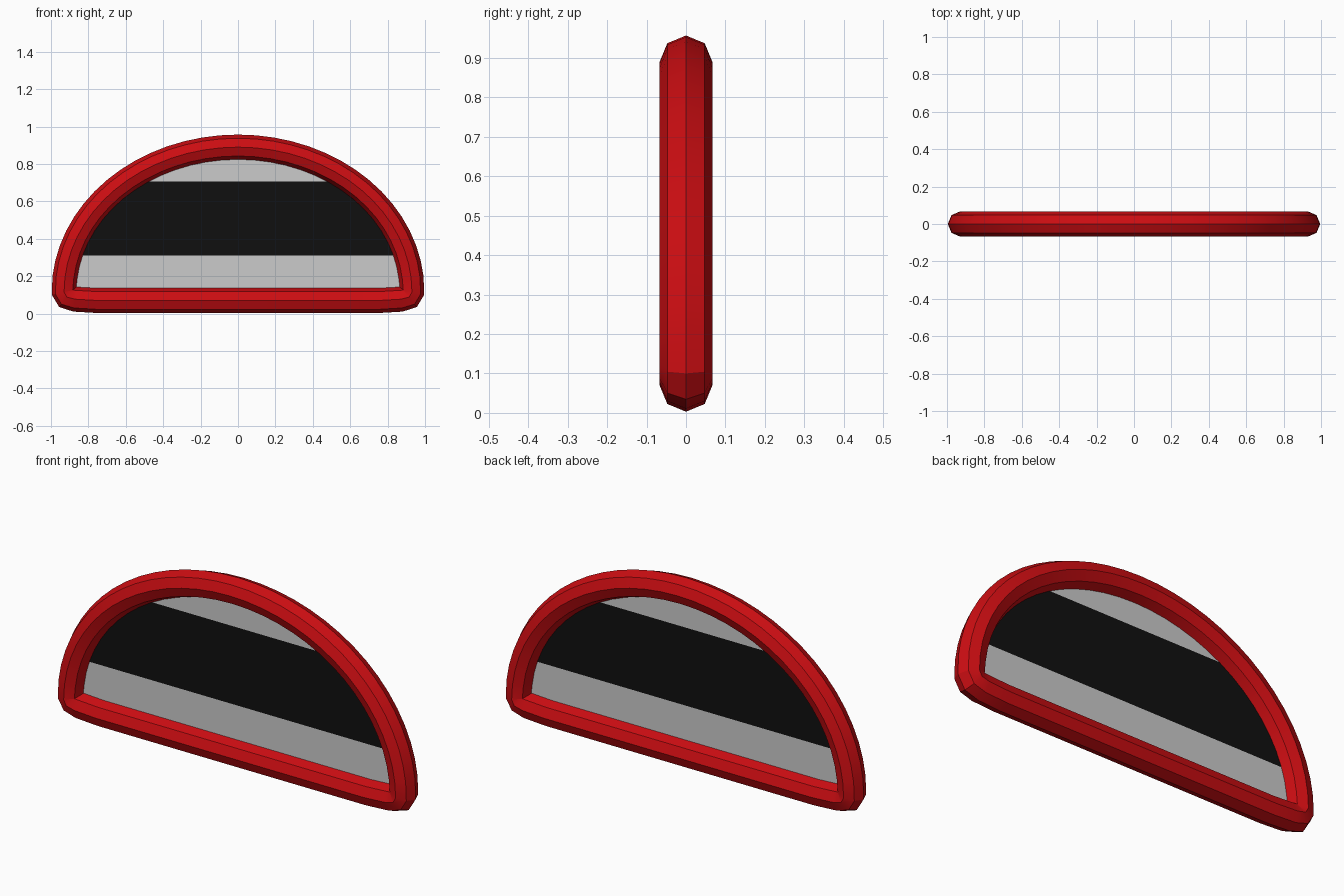
import bpy, bmesh, math
from mathutils import Vector

if "Cube" in bpy.data.objects:
    bpy.data.objects.remove(bpy.data.objects["Cube"])

TUBE_R = 0.067
SIDES = 8
ARC_STEPS = 32


def material(name, colour):
    mat = bpy.data.materials.new(name)
    mat.diffuse_color = (*colour, 1)
    mat.use_nodes = True
    mat.node_tree.nodes["Principled BSDF"].inputs["Base Color"].default_value = mat.diffuse_color
    return mat


def add_object(name, bm, mat=None):
    bmesh.ops.recalc_face_normals(bm, faces=bm.faces)
    mesh = bpy.data.meshes.new(name)
    bm.to_mesh(mesh)
    bm.free()
    obj = bpy.data.objects.new(name, mesh)
    bpy.context.collection.objects.link(obj)
    if mat:
        mesh.materials.append(mat)
    return obj


# Centre line of the frame: half ellipse closed by a softened straight base
path = []
for i in range(ARC_STEPS + 1):
    a = math.pi * i / ARC_STEPS
    path.append(Vector((0.93 * math.cos(a), 0, 0.115 + 0.775 * math.sin(a))))
corner = [(0.915, 0.088), (0.87, 0.077), (0.75, 0.07)]
path += [Vector((-x, 0, z)) for x, z in corner]
path += [Vector((x, 0, z)) for x, z in reversed(corner)]

# Frame: octagonal tube swept round the centre line
bm = bmesh.new()
rings = []
n = len(path)
for i, p in enumerate(path):
    d = (p - path[i - 1]).normalized() + (path[(i + 1) % n] - p).normalized()
    d.normalize()
    out = Vector((d.z, 0, -d.x))
    ring = []
    for k in range(SIDES):
        a = 2 * math.pi * k / SIDES
        ring.append(bm.verts.new(p + TUBE_R * (math.cos(a) * out + math.sin(a) * Vector((0, 1, 0)))))
    rings.append(ring)
for i in range(n):
    r, s = rings[i], rings[(i + 1) % n]
    for k in range(SIDES):
        m = (k + 1) % SIDES
        bm.faces.new((r[k], r[m], s[m], s[k]))
frame = add_object("frame", bm, material("red", (0.6, 0.004, 0.006)))
bpy.context.view_layer.objects.active = frame
frame.select_set(True)
bpy.ops.object.shade_smooth_by_angle(angle=math.radians(30))


# Panel strips: the frame outline sliced between two heights
def strip(name, low, high, mat=None):
    bm = bmesh.new()
    bm.faces.new([bm.verts.new(p) for p in path])
    for z, up in ((low, -1), (high, 1)):
        bmesh.ops.bisect_plane(bm, geom=bm.verts[:] + bm.edges[:] + bm.faces[:],
                               plane_co=(0, 0, z), plane_no=(0, 0, up), clear_outer=True)
    obj = add_object(name, bm, mat)
    mod = obj.modifiers.new("thickness", 'SOLIDIFY')
    mod.thickness = 0.006
    mod.offset = 0


strip("lower_panel", 0.0, 0.31)
strip("middle_band", 0.31, 0.705, material("black", (0.005, 0.005, 0.005)))
strip("upper_panel", 0.705, 1.0)
